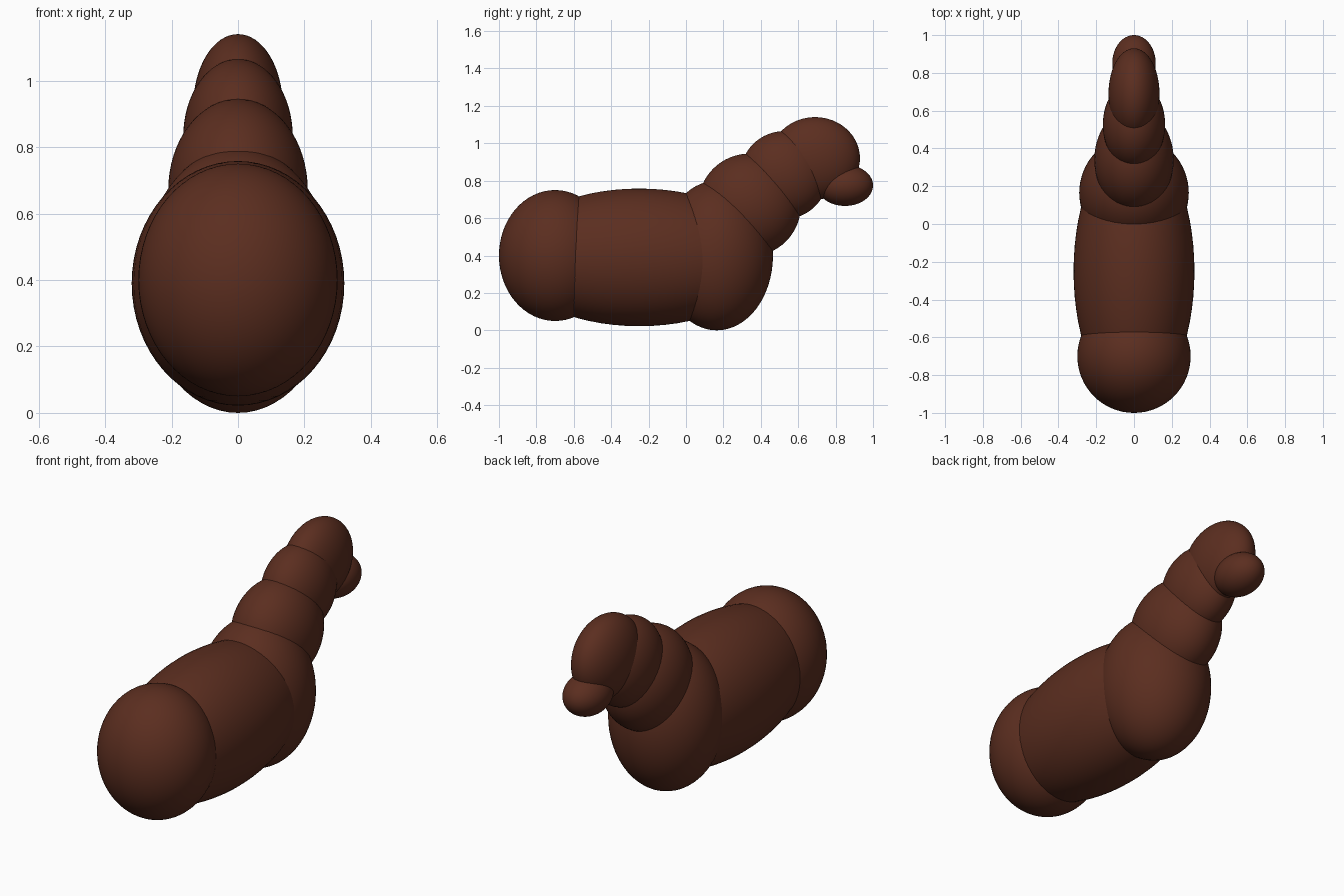
import bpy

cube = bpy.data.objects.get("Cube")
if cube:
    bpy.data.objects.remove(cube, do_unlink=True)

# Dark brown coat
coat = bpy.data.materials.new("brown_coat")
coat.use_nodes = True
colour = (0.105, 0.027, 0.014, 1.0)
coat.diffuse_color = colour
shader = coat.node_tree.nodes["Principled BSDF"]
shader.inputs["Base Color"].default_value = colour
shader.inputs["Roughness"].default_value = 0.7


def ellipsoid(name, y, z, radii):
    """Smooth rounded body part on the centre line."""
    bpy.ops.mesh.primitive_uv_sphere_add(
        segments=64, ring_count=32, radius=1, location=(0, y, z))
    part = bpy.context.object
    part.name = name
    part.scale = radii
    bpy.ops.object.transform_apply(location=False, rotation=False, scale=True)
    bpy.ops.object.shade_smooth()
    part.data.materials.append(coat)


# Trunk
ellipsoid("rump", -0.70, 0.40, (0.30, 0.30, 0.35))
ellipsoid("body", -0.25, 0.39, (0.32, 0.70, 0.368))
ellipsoid("chest", 0.165, 0.40, (0.29, 0.30, 0.40))

# Neck, rising towards the head
ellipsoid("lower_neck", 0.34, 0.67, (0.21, 0.275, 0.275))
ellipsoid("upper_neck", 0.525, 0.83, (0.165, 0.235, 0.235))

# Head
ellipsoid("head", 0.69, 0.92, (0.135, 0.24, 0.22))
ellipsoid("snout", 0.85, 0.775, (0.115, 0.15, 0.11))
